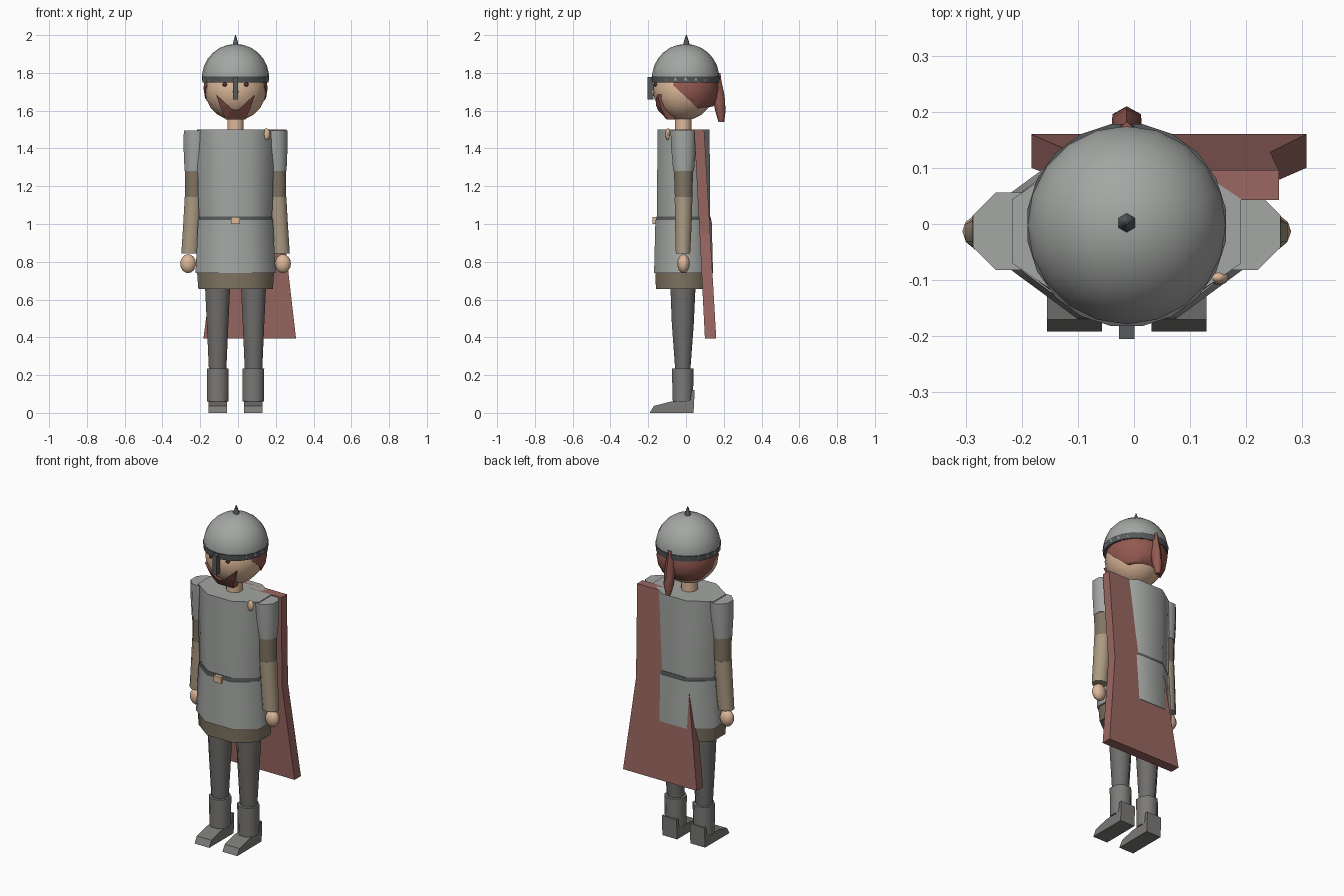
import bpy, bmesh, math
from mathutils import Vector

if "Cube" in bpy.data.objects:
    bpy.data.objects.remove(bpy.data.objects["Cube"])

CX = -0.013  # body centre line


def mat(name, r, g, b):
    m = bpy.data.materials.new(name)
    m.diffuse_color = (r, g, b, 1)
    m.use_nodes = True
    m.node_tree.nodes["Principled BSDF"].inputs["Base Color"].default_value = m.diffuse_color
    return m


STEEL = mat("steel", .37, .385, .37)
LEG = mat("dark_grey_cloth", .16, .155, .15)
BOOT = mat("boot_grey", .20, .195, .185)
TRIM = mat("dark_trim", .095, .10, .105)
SKIN = mat("skin", .72, .48, .32)
SLEEVE = mat("brown_tunic", .22, .18, .125)
CUFF = mat("tan_sleeve", .40, .32, .22)
CLOAK = mat("red_cloak", .32, .135, .12)
HAIR = mat("red_hair", .29, .10, .08)
EYE = mat("dark_eye", .09, .03, .025)


def finish(bm, name, material, smooth=60):
    bmesh.ops.recalc_face_normals(bm, faces=bm.faces)
    me = bpy.data.meshes.new(name)
    bm.to_mesh(me)
    bm.free()
    ob = bpy.data.objects.new(name, me)
    bpy.context.collection.objects.link(ob)
    me.materials.append(material)
    bpy.ops.object.select_all(action='DESELECT')
    ob.select_set(True)
    bpy.context.view_layer.objects.active = ob
    if smooth:
        bpy.ops.object.shade_smooth_by_angle(angle=math.radians(smooth))
    return ob


def tube(name, rings, material, n=8):
    """Stack of n-sided rings (x, y, z, half width, half depth), capped."""
    bm = bmesh.new()
    loops, k = [], 1 / math.cos(math.pi / n)
    for x, y, z, rx, ry in rings:
        loops.append([bm.verts.new((x + k * rx * math.cos(math.tau * (i + .5) / n),
                                    y + k * ry * math.sin(math.tau * (i + .5) / n), z)) for i in range(n)])
    for a, b in zip(loops, loops[1:]):
        for i in range(n):
            j = (i + 1) % n
            bm.faces.new((a[i], a[j], b[j], b[i]))
    bm.faces.new(loops[0][::-1])
    bm.faces.new(loops[-1])
    return finish(bm, name, material)


def ball(name, loc, r, material, seg=12, cuts=()):
    """Ellipsoid, keeping only what lies on the normal side of each cut plane."""
    bm = bmesh.new()
    bmesh.ops.create_uvsphere(bm, u_segments=seg, v_segments=max(6, seg * 2 // 3), radius=1)
    for v in bm.verts:
        v.co = Vector((v.co.x * r[0], v.co.y * r[1], v.co.z * r[2])) + Vector(loc)
    for co, no in cuts:
        bmesh.ops.bisect_plane(bm, geom=bm.verts[:] + bm.edges[:] + bm.faces[:],
                               plane_co=co, plane_no=no, clear_inner=True)
        edges = [e for e in bm.edges if e.is_boundary]
        bmesh.ops.holes_fill(bm, edges=edges)
    return finish(bm, name, material)


def box(name, lo, hi, material):
    bm = bmesh.new()
    bmesh.ops.create_cube(bm, size=1)
    for v in bm.verts:
        v.co = [(a + b) / 2 + c * (b - a) for a, b, c in zip(lo, hi, v.co)]
    return finish(bm, name, material, 0)


# Torso, belt, skirt armour and hem
Y = -0.013
tube("breastplate", [(CX, Y, 1.02, .192, .14), (CX, Y, 1.15, .198, .14),
                     (CX, Y, 1.5, .204, .138)], STEEL)
tube("belt", [(CX, Y, 1.015, .197, .146), (CX, Y, 1.04, .193, .143)], TRIM)
tube("skirt_armour", [(CX, Y, .74, .212, .156), (CX, Y, 1.02, .198, .149)], STEEL)
tube("tunic_hem", [(CX, Y, .655, .197, .146), (CX, Y, .745, .204, .15)], SLEEVE)
box("buckle", (CX - .024, -.178, 1.0), (CX + .024, -.15, 1.037), SKIN)
tube("neck", [(CX, -.015, 1.48, .043, .043), (CX, -.015, 1.59, .043, .043)], SKIN)

# Arms and legs
for s, side in ((-1, "left"), (1, "right")):
    def at(d):
        return CX + s * d
    tube(side + "_shoulder", [(at(.216), Y, 1.28, .054, .055), (at(.211), Y, 1.40, .064, .065),
                              (at(.205), Y, 1.495, .069, .069)], STEEL)
    tube(side + "_upper_sleeve", [(at(.22), Y, 1.14, .048, .046), (at(.217), Y, 1.285, .051, .051)], SLEEVE)
    tube(side + "_forearm", [(at(.241), -.016, .845, .046, .038), (at(.23), -.014, 1.0, .047, .044),
                             (at(.222), Y, 1.142, .047, .047)], CUFF)
    ball(side + "_hand", (at(.251), -.013, .79), (.042, .033, .05), SKIN)
    tube(side + "_leg", [(at(.095), -.017, .2, .045, .038), (at(.095), -.017, .47, .057, .058),
                         (at(.095), -.016, .68, .067, .067)], LEG)
    tube(side + "_boot", [(at(.094), -.017, .06, .056, .053), (at(.094), -.017, .235, .058, .058)], BOOT)

    # Wedge shaped foot with a raised heel
    bm = bmesh.new()
    profile = [(-.192, 0), (-.17, .037), (-.08, .06), (.022, .066), (.03, .12), (.046, .12), (.04, 0)]
    f = bm.faces.new([bm.verts.new((at(.093) - .049, y, z)) for y, z in profile])
    new = bmesh.ops.extrude_face_region(bm, geom=[f])["geom"]
    bmesh.ops.translate(bm, vec=(.098, 0, 0), verts=[v for v in new if isinstance(v, bmesh.types.BMVert)])
    finish(bm, side + "_foot", BOOT, 0)

    # Eyes
    ball(side + "_eye", (at(.056), -.158, 1.738), (.013, .012, .012), EYE, 8)

# Head, nose, helmet and its fittings
ball("head", (CX, -.012, 1.713), (.163, .163, .165), SKIN, 16)
ball("nose", (CX, -.176, 1.70), (.015, .018, .025), SKIN, 8)
ball("helmet", (CX, -.002, 1.775), (.178, .178, .178), STEEL, 20, [((0, 0, 1.76), (0, 0, 1))])
tube("helmet_band", [(CX, -.002, 1.748, .174, .176), (CX, -.002, 1.782, .177, .18)], TRIM, 20)
box("nose_guard", (CX - .014, -.205, 1.66), (CX + .014, -.172, 1.777), TRIM)
tube("helmet_spike", [(CX, .002, 1.94, .017, .017), (CX, .002, 1.965, .012, .012),
                      (CX, .002, 2.0, .002, .002)], TRIM, 6)

# Hair cap behind a slanted hairline, and ponytail
ball("hair", (CX, .006, 1.72), (.17, .17, .17), HAIR, 16,
     [((0, -.09, 1.755), (0, .68, .733)), ((0, .06, 1.612), (0, -.12, .99))])
tube("ponytail", [(CX, .187, 1.54, .012, .013), (CX, .182, 1.60, .025, .024),
                  (CX, .172, 1.68, .026, .028), (CX, .158, 1.755, .02, .026),
                  (CX, .15, 1.80, .018, .028)], HAIR, 6)

# Beard wrapped round the jaw
half = [((.103, 1.685), (.08, 1.665)), ((.078, 1.612), (.045, 1.632)),
        ((.052, 1.552), (.02, 1.61)), ((0, 1.552), (0, 1.603))]
rows = [[(-a[0], a[1]) for a in p] for p in half] + [list(p) for p in half[-2::-1]]
bm = bmesh.new()
grid = []
for row in rows:
    vs = []
    for x, z in row:
        depth = math.sqrt(max(.0085, .178 ** 2 - x * x - (z - 1.713) ** 2))
        vs.append([bm.verts.new((CX + x, -.008 - depth + t, z)) for t in (0, .045)])
    (of, ob_), (nf, nb) = vs
    grid.append((of, nf, nb, ob_))
for a, b in zip(grid, grid[1:]):
    for i in range(4):
        j = (i + 1) % 4
        bm.faces.new((a[i], b[i], b[j], a[j]))
bm.faces.new(grid[0])
bm.faces.new(grid[-1][::-1])
finish(bm, "beard", HAIR, 0)

# Cloak slung over one shoulder, with its clasp
bm = bmesh.new()
rings = []
for z, x0, x1, y0, y1 in ((1.5, -.05, .258, .043, .096), (.95, -.11, .243, .072, .128),
                          (.395, -.183, .307, .1, .16)):
    rings.append([bm.verts.new(c) for c in ((x0, y0, z), (x1, y0, z), (x1, y1, z), (x0, y1, z))])
for a, b in zip(rings, rings[1:]):
    for i in range(4):
        j = (i + 1) % 4
        bm.faces.new((a[i], a[j], b[j], b[i]))
bm.faces.new(rings[0])
bm.faces.new(rings[-1])
finish(bm, "cloak", CLOAK, 0)
ball("clasp", (.15, -.095, 1.475), (.02, .014, .032), SKIN, 8)
